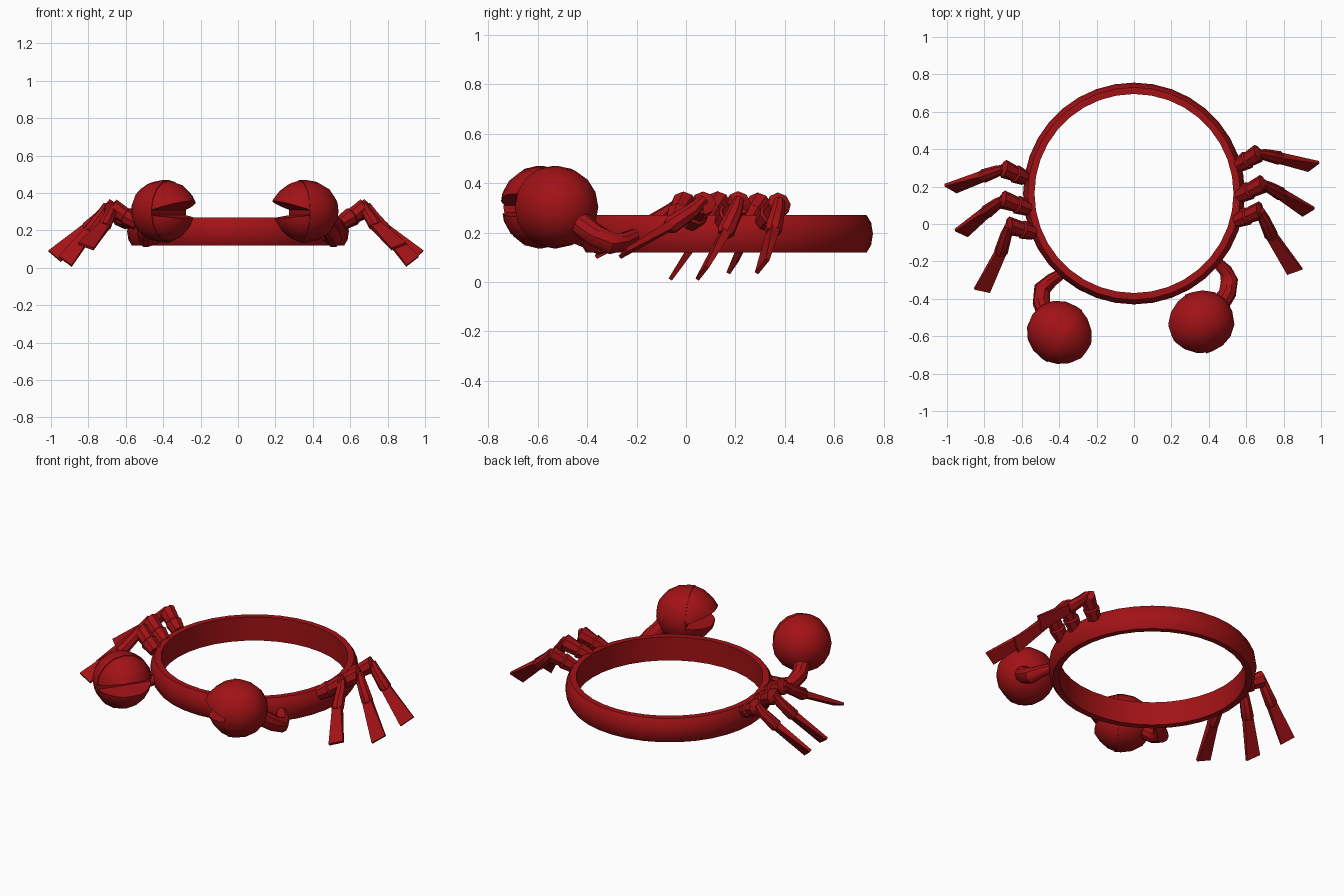
import bpy, bmesh, math
from mathutils import Vector, Matrix

if "Cube" in bpy.data.objects:
    bpy.data.objects.remove(bpy.data.objects["Cube"])

red = bpy.data.materials.new("deep_red")
red.diffuse_color = (0.36, 0.006, 0.008, 1)
red.use_nodes = True
red.node_tree.nodes["Principled BSDF"].inputs["Base Color"].default_value = red.diffuse_color
CENTRE = Vector((0, 0.163, 0))


def finish(name, bm, matrix=Matrix()):
    bm.transform(matrix)
    bmesh.ops.recalc_face_normals(bm, faces=bm.faces)
    me = bpy.data.meshes.new(name)
    bm.to_mesh(me)
    bm.free()
    me.polygons.foreach_set("use_smooth", [True] * len(me.polygons))
    me.set_sharp_from_angle(angle=math.radians(35))
    me.materials.append(red)
    ob = bpy.data.objects.new(name, me)
    bpy.context.collection.objects.link(ob)
    return ob


def lathe(profile, segs, closed):
    """Revolve (radius, height) points around z."""
    bm = bmesh.new()
    vs = [bm.verts.new((r, 0, z)) for r, z in profile]
    es = [bm.edges.new(p) for p in zip(vs, vs[1:])]
    if closed:
        es.append(bm.edges.new((vs[-1], vs[0])))
    bmesh.ops.spin(bm, geom=vs + es, cent=(0, 0, 0), axis=(0, 0, 1),
                   angle=math.tau, steps=segs, use_merge=True)
    bmesh.ops.remove_doubles(bm, verts=bm.verts, dist=1e-4)
    return bm


def limb(name, points, radii, matrix, segs=8):
    """Chain of tapered segments following a bent path."""
    bm = bmesh.new()
    pts = [Vector(p) for p in points]
    rings = []
    for i, (p, r) in enumerate(zip(pts, radii)):
        d = (pts[min(i + 1, len(pts) - 1)] - pts[max(i - 1, 0)]).normalized()
        q = d.to_track_quat('Z', 'Y')
        rings.append([bm.verts.new(p + q @ Vector((r * math.cos(a), r * math.sin(a), 0)))
                      for a in (math.tau * k / segs for k in range(segs))])
    for a, b in zip(rings, rings[1:]):
        for k in range(segs):
            bm.faces.new((a[k], a[k - 1], b[k - 1], b[k]))
    bm.faces.new(rings[0])
    bm.faces.new(rings[-1])
    return finish(name, bm, matrix)


def paddle(name, ankle, a, b, matrix):
    """Flat flared foot from the ankle to the end edge a-b."""
    ankle, a, b = Vector(ankle), Vector(a), Vector(b)
    d = ((a + b) / 2 - ankle).normalized()
    w = (a - b).normalized()
    n = d.cross(w).normalized()
    bm = bmesh.new()
    for p, t in ((ankle + w * .027, .018), (ankle - w * .027, .018), (a, .008), (b, .008)):
        bm.verts.new(p + n * t)
        bm.verts.new(p - n * t)
    bmesh.ops.convex_hull(bm, input=bm.verts)
    return finish(name, bm, matrix)


# Head band
band = lathe([(.532, .122), (.568, .12), (.586, .15), (.593, .195), (.586, .24),
              (.568, .27), (.532, .27)], 36, True)
finish("band", band, Matrix.Translation(CENTRE))

# Legs: root, knee, ankle, two end corners of the foot
LEGS = [
    ((.56, .315, .24), (.665, .378, .315), (.79, .35, .20), (.99, .33, .09), (.93, .285, .035)),
    ((.56, .15, .24), (.69, .215, .32), (.795, .155, .19), (.965, .085, .06), (.90, .045, .01)),
    ((.55, .02, .24), (.675, .072, .32), (.74, -.075, .22), (.90, -.24, .13), (.82, -.268, .10)),
]
MIRROR = Matrix.Scale(-1, 4, (1, 0, 0))
TURN = (Matrix.Translation(CENTRE + Vector((.01, 0, 0))) @ Matrix.Rotation(math.radians(-7), 4, 'Z')
        @ Matrix.Translation(-CENTRE))

for side, mat in (("right", Matrix()), ("left", MIRROR @ TURN)):
    for i, (root, knee, ankle, a, b) in enumerate(LEGS, 1):
        r, k, f = Vector(root), Vector(knee), Vector(ankle)
        limb(f"{side}_leg_{i}_thigh", [r, r.lerp(k, .45), r.lerp(k, .5), k, k.lerp(f, .1)],
             [.04, .05, .042, .05, .022], mat)
        limb(f"{side}_leg_{i}_shin", [k + Vector((0, 0, .015)), k.lerp(f, .3), f.lerp(k, .1), f],
             [.022, .031, .037, .026], mat)
        paddle(f"{side}_leg_{i}_foot", f.lerp(k, .1), a, b, mat)

# Claw body profile, revolved about its mouth axis (local x points out of the mouth)
CLAW = [(0, -.168), (.07, -.155), (.122, -.115), (.153, -.06), (.163, 0), (.163, .04),
        (.15, .085), (.115, .135), (.07, .175), (0, .185)]
TO_X = Matrix.Rotation(math.radians(90), 4, 'Y')


def claw_piece(name, planes, matrix, scale=1.0, length=1.0):
    bm = lathe(CLAW, 16, False)
    bm.transform(TO_X)
    for co, no in planes:  # keep the side opposite to the normal
        cut = bmesh.ops.bisect_plane(bm, geom=bm.verts[:] + bm.edges[:] + bm.faces[:],
                                     plane_co=co, plane_no=no, clear_outer=True)
        edges = [e for e in cut["geom_cut"] if isinstance(e, bmesh.types.BMEdge)]
        bmesh.ops.holes_fill(bm, edges=edges)
    return finish(name, bm, matrix @ Matrix.Diagonal((scale * length, scale, scale, 1)))


ARMS = {
    "right": (Matrix(), (.363, -.523, .303), 200,
              [(.44, -.20, .19), (.49, -.25, .165), (.51, -.30, .155), (.50, -.37, .19), (.46, -.43, .24)]),
    "left": (MIRROR, (.40, -.58, .303), 214,
             [(.38, -.26, .19), (.44, -.30, .165), (.49, -.345, .155), (.495, -.42, .19), (.47, -.48, .24)]),
}
for side, (mat, centre, yaw, path) in ARMS.items():
    m = mat @ Matrix.Translation(centre) @ Matrix.Rotation(math.radians(yaw), 4, 'Z')
    limb(f"{side}_arm", path, [.028, .036, .046, .047, .05], mat, 10)
    claw_piece(f"{side}_claw_shell", [((.035, 0, 0), (1, 0, 0))], m, 1.025)
    claw_piece(f"{side}_upper_pincer",
               [((.0, 0, 0), (-1, 0, 0)), ((.03, 0, .005), (.33, 0, -1))], m)
    claw_piece(f"{side}_lower_pincer",
               [((.0, 0, 0), (-1, 0, 0)), ((.03, 0, -.02), (.12, 0, 1))], m, 1.0, .88)
    # Inner web at the back of the mouth
    claw_piece(f"{side}_mouth_root", [((.04, 0, 0), (1, 0, 0)), ((0, 0, 0), (-1, 0, 0))], m, .9)
